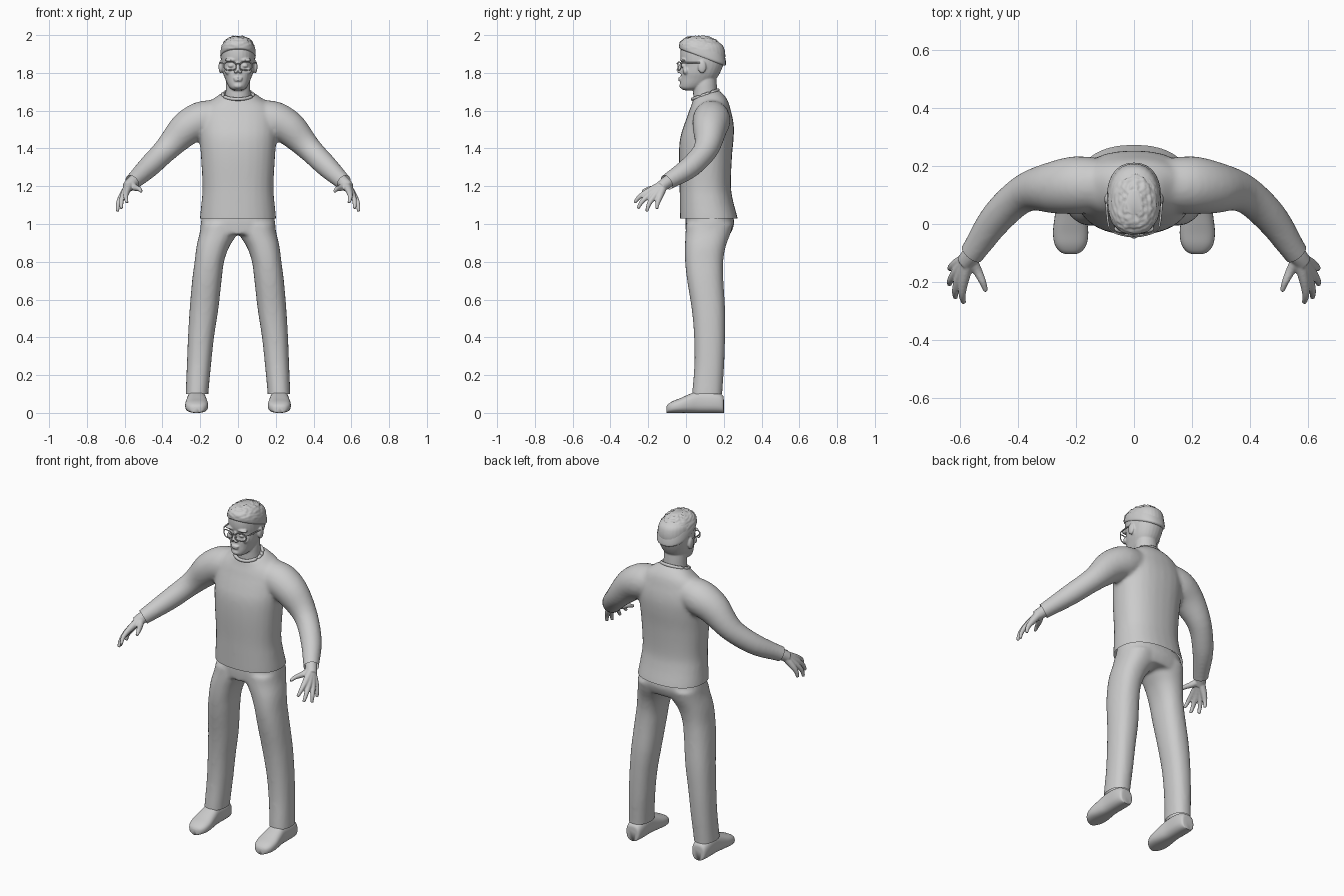
import bpy, bmesh, math
from mathutils import Vector, noise

if "Cube" in bpy.data.objects:
    bpy.data.objects.remove(bpy.data.objects["Cube"])

grey = bpy.data.materials.new("neutral_grey")
grey.use_nodes = True
grey.diffuse_color = (0.6, 0.6, 0.6, 1)
grey.node_tree.nodes["Principled BSDF"].inputs["Base Color"].default_value = (0.6, 0.6, 0.6, 1)


def catmull(a, b, c, d, t):
    return 0.5 * (2 * b + (c - a) * t + (2 * a - 5 * b + 4 * c - d) * t * t + (3 * b - a - 3 * c + d) * t ** 3)


def loft(bm, frames, power=2.0, sides=28, steps=4):
    """Smooth closed skin through (centre, u, v) cross-sections."""
    full = []
    for i in range(len(frames) - 1):
        four = [frames[max(0, min(len(frames) - 1, i + k))] for k in (-1, 0, 1, 2)]
        for s in range(steps):
            full.append([catmull(*[f[k] for f in four], s / steps) for k in range(3)])
    full.append(frames[-1])
    rings = []
    for c, u, v in full:
        ring = []
        for j in range(sides):
            a = math.tau * j / sides
            p, q = math.cos(a), math.sin(a)
            p = math.copysign(abs(p) ** (2 / power), p)
            q = math.copysign(abs(q) ** (2 / power), q)
            ring.append(bm.verts.new(c + u * p + v * q))
        rings.append(ring)
    for r, n in zip(rings, rings[1:]):
        for j in range(sides):
            k = (j + 1) % sides
            bm.faces.new((r[j], r[k], n[k], n[j]))
    bm.faces.new(rings[0][::-1])
    bm.faces.new(rings[-1])


def stack(bm, rows, power=2.0):
    """Upright loft from rows of z, centre x, half width, front y, back y."""
    loft(bm, [(Vector((cx, (f + b) / 2, z)), Vector((w, 0, 0)), Vector((0, (b - f) / 2, 0)))
              for z, cx, w, f, b in rows], power)


def tube(bm, points, radii, sides=16, steps=4):
    pts = [Vector(p) for p in points]
    frames = []
    for i, p in enumerate(pts):
        t = (pts[min(i + 1, len(pts) - 1)] - pts[max(i - 1, 0)]).normalized()
        ref = Vector((0, 1, 0)) if abs(t.y) < 0.9 else Vector((0, 0, 1))
        u = t.cross(ref).normalized()
        frames.append((p, u * radii[i], t.cross(u) * radii[i]))
    loft(bm, frames, 2, sides, steps)


def blob(bm, centre, size):
    made = bmesh.ops.create_uvsphere(bm, u_segments=20, v_segments=12, radius=1)["verts"]
    bmesh.ops.scale(bm, vec=size, verts=made)
    bmesh.ops.translate(bm, vec=centre, verts=made)


def mirror(bm):
    copy = bmesh.ops.duplicate(bm, geom=bm.verts[:] + bm.edges[:] + bm.faces[:])["geom"]
    verts = [g for g in copy if isinstance(g, bmesh.types.BMVert)]
    bmesh.ops.scale(bm, vec=(-1, 1, 1), verts=verts)


def finish(name, bm, voxel=0, smooth=0, cuts=()):
    """Make the object; optionally fuse its pieces, relax them and trim open ends."""
    bmesh.ops.recalc_face_normals(bm, faces=bm.faces[:])
    mesh = bpy.data.meshes.new(name)
    bm.to_mesh(mesh)
    bm.free()
    obj = bpy.data.objects.new(name, mesh)
    bpy.context.collection.objects.link(obj)
    if voxel:
        rm = obj.modifiers.new("fuse", 'REMESH')
        rm.mode, rm.voxel_size = 'VOXEL', voxel
        sm = obj.modifiers.new("relax", 'SMOOTH')
        sm.factor, sm.iterations = 0.5, smooth
        deps = bpy.context.evaluated_depsgraph_get()
        mesh = bpy.data.meshes.new_from_object(obj.evaluated_get(deps))
        obj.modifiers.clear()
        obj.data = mesh
        mesh.name = name
        work = bmesh.new()
        work.from_mesh(mesh)
        for co, no in cuts:
            bmesh.ops.bisect_plane(work, geom=work.verts[:] + work.edges[:] + work.faces[:],
                                   plane_co=co, plane_no=no, clear_outer=True)
        work.to_mesh(mesh)
        work.free()
    mesh.materials.clear()
    mesh.materials.append(grey)
    for p in mesh.polygons:
        p.use_smooth = True
        p.material_index = 0
    return obj


# Sweater: sleeves mirrored, torso fused in, then hem and cuffs trimmed
bm = bmesh.new()
tube(bm, [(.08, .135, 1.575), (.19, .135, 1.55), (.28, .125, 1.5), (.38, .105, 1.395),
          (.475, .02, 1.3), (.555, -.095, 1.225), (.585, -.135, 1.2)],
     [.085, .1, .09, .066, .058, .044, .042], 24)
mirror(bm)
before = set(bm.verts)
stack(bm, [(.97, 0, .202, -.03, .285), (1.03, 0, .202, -.032, .274), (1.12, 0, .193, -.033, .25),
           (1.2, 0, .188, -.034, .238), (1.35, 0, .196, -.038, .243), (1.45, 0, .203, -.032, .252),
           (1.52, 0, .205, -.012, .253), (1.58, 0, .198, .01, .243), (1.63, 0, .168, .025, .225),
           (1.66, 0, .125, .033, .2), (1.685, 0, .088, .036, .17)], 2.3)
for v in bm.verts:
    if v not in before and v.co.z > 1.6:
        v.co.z += (v.co.y - .1) * .35 * (v.co.z - 1.6) / .085
cuff = [((s * .56, -.102, 1.22), (s * .56, -.68, -.45)) for s in (1, -1)]
finish("sweater", bm, .011, 7, [((0, 0, 1.03), (0, 0, -1))] + cuff)

# Ribbed neckline
bm = bmesh.new()
ring = [math.tau * i / 24 for i in range(26)]
tube(bm, [(.08 * math.cos(a), .102 + .068 * math.sin(a), 1.685 + .024 * math.sin(a)) for a in ring],
     [.009] * len(ring), 10, 2)
finish("neckline", bm)

# Trousers
bm = bmesh.new()
stack(bm, [(.05, .217, .06, .032, .192), (.1, .217, .06, .032, .192), (.25, .207, .064, .044, .202),
           (.4, .196, .069, .043, .207), (.55, .18, .076, .03, .207), (.7, .165, .078, .006, .198),
           (.8, .152, .078, -.005, .197), (.88, .133, .087, -.006, .21), (.95, .104, .1, -.003, .236),
           (1.0, .1, .095, 0, .25)], 2.3)
mirror(bm)
stack(bm, [(.945, 0, .2, 0, .235), (1.0, 0, .198, -.003, .255), (1.06, 0, .188, 0, .245)], 2.4)
finish("trousers", bm, .011, 6, [((0, 0, .1), (0, 0, -1))])

# Shoes: rows of y, half width, top z, running heel to toe
heel_to_toe = [(.2, .025, .07), (.193, .042, .095), (.15, .05, .115), (.07, .05, .118), (.02, .056, .1),
               (-.03, .061, .078), (-.07, .055, .062), (-.095, .038, .046), (-.104, .018, .032)]
for side, s in (("left", 1), ("right", -1)):
    bm = bmesh.new()
    loft(bm, [(Vector((s * .219, y, h / 2)), Vector((w, 0, 0)), Vector((0, 0, h / 2)))
              for y, w, h in heel_to_toe], 2.6)
    finish(side + "_shoe", bm)

# Hands: each digit runs from wrist through knuckle to tip, fused into a palm
digits = [((.588, -.195, 1.175), (.594, -.245, 1.145), (.588, -.272, 1.113)),
          ((.602, -.182, 1.163), (.617, -.23, 1.122), (.617, -.255, 1.082)),
          ((.612, -.163, 1.153), (.634, -.195, 1.108), (.638, -.208, 1.066)),
          ((.615, -.138, 1.147), (.632, -.15, 1.112), (.636, -.155, 1.08)),
          ((.545, -.155, 1.192), (.523, -.2, 1.185), (.512, -.232, 1.172))]
for side, s in (("left", 1), ("right", -1)):
    bm = bmesh.new()
    tube(bm, [(.525, -.055, 1.25), (.56, -.102, 1.22), (.585, -.135, 1.195)], [.034, .033, .03])
    for path in digits:
        tube(bm, [(.57, -.115, 1.212)] + list(path), [.024, .0175, .0125, .0085], 12)
    bmesh.ops.scale(bm, vec=(s, 1, 1), verts=bm.verts[:])
    finish(side + "_hand", bm, .0045, 2)

# Head: facial features mirrored, then skull, neck, nose and mouth fused in
bm = bmesh.new()
blob(bm, (.092, .085, 1.832), (.011, .022, .034))
blob(bm, (.036, -.012, 1.838), (.018, .016, .011))
blob(bm, (.038, -.016, 1.868), (.034, .016, .009))
blob(bm, (.05, .0, 1.81), (.022, .018, .02))
blob(bm, (.012, -.036, 1.806), (.01, .011, .008))
mirror(bm)
stack(bm, [(1.708, 0, .026, -.012, .05), (1.72, 0, .043, -.028, .085), (1.74, 0, .056, -.031, .12),
           (1.77, 0, .069, -.029, .16), (1.8, 0, .08, -.027, .18), (1.84, 0, .087, -.022, .197),
           (1.88, 0, .09, -.03, .208), (1.92, 0, .089, -.029, .205), (1.95, 0, .08, -.018, .19),
           (1.975, 0, .05, .02, .15)], 2.2)
stack(bm, [(1.6, 0, .075, .04, .175), (1.69, 0, .066, .038, .166), (1.74, 0, .064, .04, .163),
           (1.79, 0, .06, .05, .16)])
tube(bm, [(0, -.018, 1.862), (0, -.032, 1.83), (0, -.041, 1.809)], [.008, .01, .012])
for z, w in ((1.772, .026), (1.761, .022)):
    blob(bm, (0, -.03, z), (w, .011, .006))
blob(bm, (0, -.022, 1.731), (.024, .014, .014))
finish("head", bm, .0045, 3)

# Short textured hair, its rim dropping toward the nape
bm = bmesh.new()
stack(bm, [(1.925, 0, .088, -.028, .204), (1.932, 0, .094, -.036, .212), (1.955, 0, .09, -.035, .202),
           (1.975, 0, .076, -.022, .18), (1.988, 0, .056, -.002, .155), (1.996, 0, .025, .035, .115)], 2.3)
bmesh.ops.subdivide_edges(bm, edges=bm.edges[:], cuts=1, use_grid_fill=True)
for v in bm.verts:
    co = v.co
    co.z -= (2 - co.z) * max(0, co.y + .03) * 5
    rough = max(0, min(1, (co.z - 1.9) * 14))
    out = (co - Vector((0, .09, 1.88))).normalized()
    v.co = co + out * noise.noise(co * 75) * .007 * rough
finish("hair", bm)

# Spectacles: wrapped rims, bridge and temples
bm = bmesh.new()
rim = []
for a in ring:
    x = .042 + .032 * math.copysign(abs(math.cos(a)) ** .75, math.cos(a))
    rim.append((x, -.043 + 3 * x * x, 1.836 + .022 * math.copysign(abs(math.sin(a)) ** .75, math.sin(a))))
tube(bm, rim, [.003] * len(rim), 8, 2)
tube(bm, [(.073, -.027, 1.85), (.088, -.005, 1.853), (.096, .075, 1.853), (.094, .1, 1.84)], [.0035] * 4, 8)
mirror(bm)
tube(bm, [(-.012, -.043, 1.845), (0, -.047, 1.849), (.012, -.043, 1.845)], [.003] * 3, 8)
finish("spectacles", bm)
